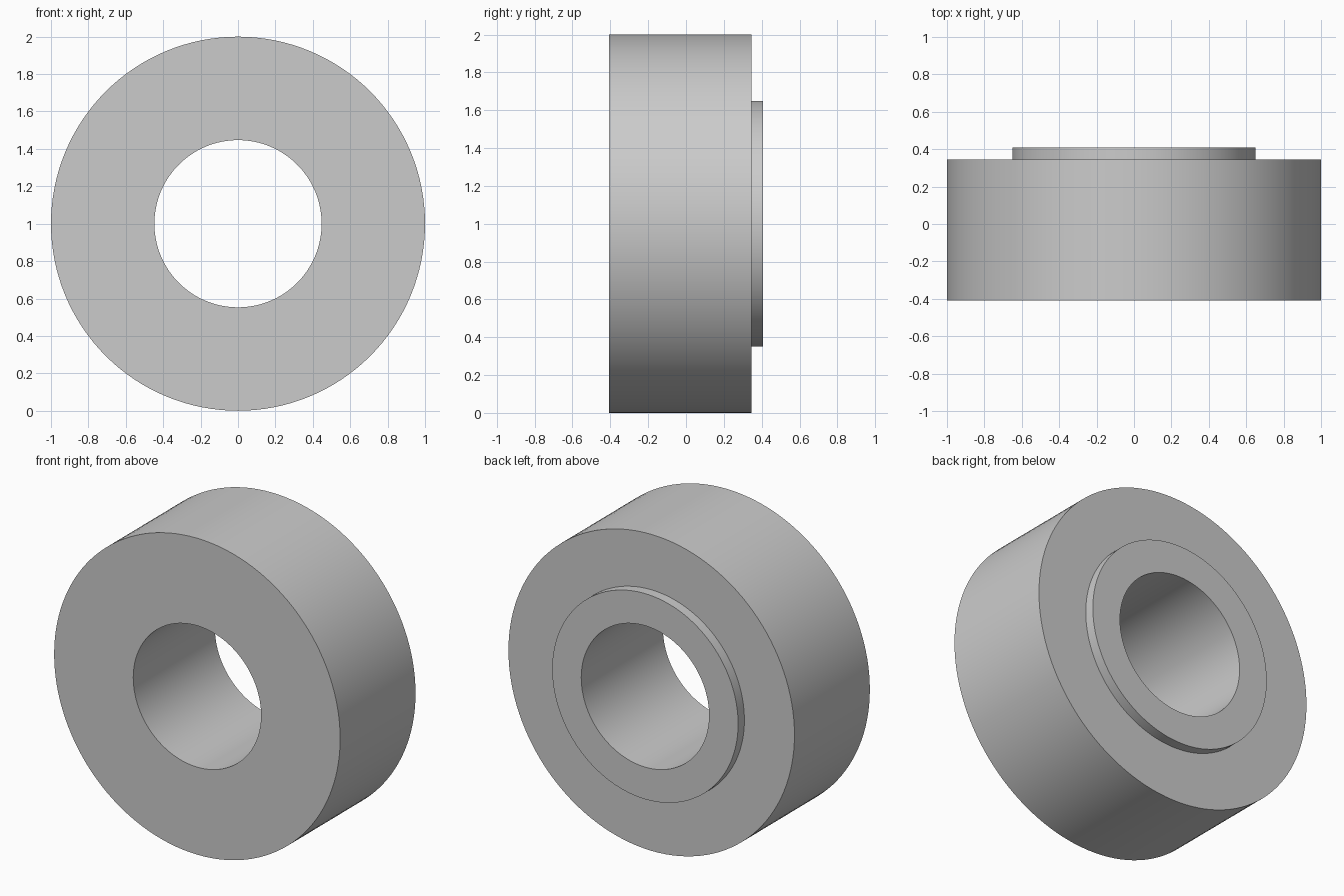
import bpy, bmesh, math

cube = bpy.data.objects.get("Cube")
if cube:
    bpy.data.objects.remove(cube, do_unlink=True)

SEGMENTS = 128

# Plain grey finish
grey = bpy.data.materials.new("light_grey")
grey.use_nodes = True
colour = (0.6, 0.6, 0.6, 1)
grey.diffuse_color = colour
grey.node_tree.nodes["Principled BSDF"].inputs["Base Color"].default_value = colour


def lathe(name, profile):
    """Turn a closed (radius, y) profile around the horizontal bore axis."""
    bm = bmesh.new()
    rings = []
    for i in range(SEGMENTS):
        a = 2 * math.pi * i / SEGMENTS
        rings.append([bm.verts.new((r * math.cos(a), y, 1 + r * math.sin(a)))
                      for r, y in profile])
    n = len(profile)
    for i, ring in enumerate(rings):
        following = rings[(i + 1) % SEGMENTS]
        for j in range(n):
            k = (j + 1) % n
            bm.faces.new((ring[j], ring[k], following[k], following[j]))
    bmesh.ops.recalc_face_normals(bm, faces=bm.faces)
    mesh = bpy.data.meshes.new(name)
    bm.to_mesh(mesh)
    bm.free()
    mesh.materials.append(grey)
    obj = bpy.data.objects.new(name, mesh)
    bpy.context.collection.objects.link(obj)
    bpy.ops.object.select_all(action="DESELECT")
    obj.select_set(True)
    bpy.context.view_layer.objects.active = obj
    bpy.ops.object.shade_smooth_by_angle(angle=math.radians(30))
    return obj


# Thick ring with a bore and a shallow raised collar on the back
BORE, COLLAR, RIM = 0.447, 0.65, 1.0
FRONT, SHOULDER, BACK = -0.408, 0.345, 0.408
lathe("spacer_ring", [(BORE, FRONT), (RIM, FRONT), (RIM, SHOULDER),
                      (COLLAR, SHOULDER), (COLLAR, BACK), (BORE, BACK)])
